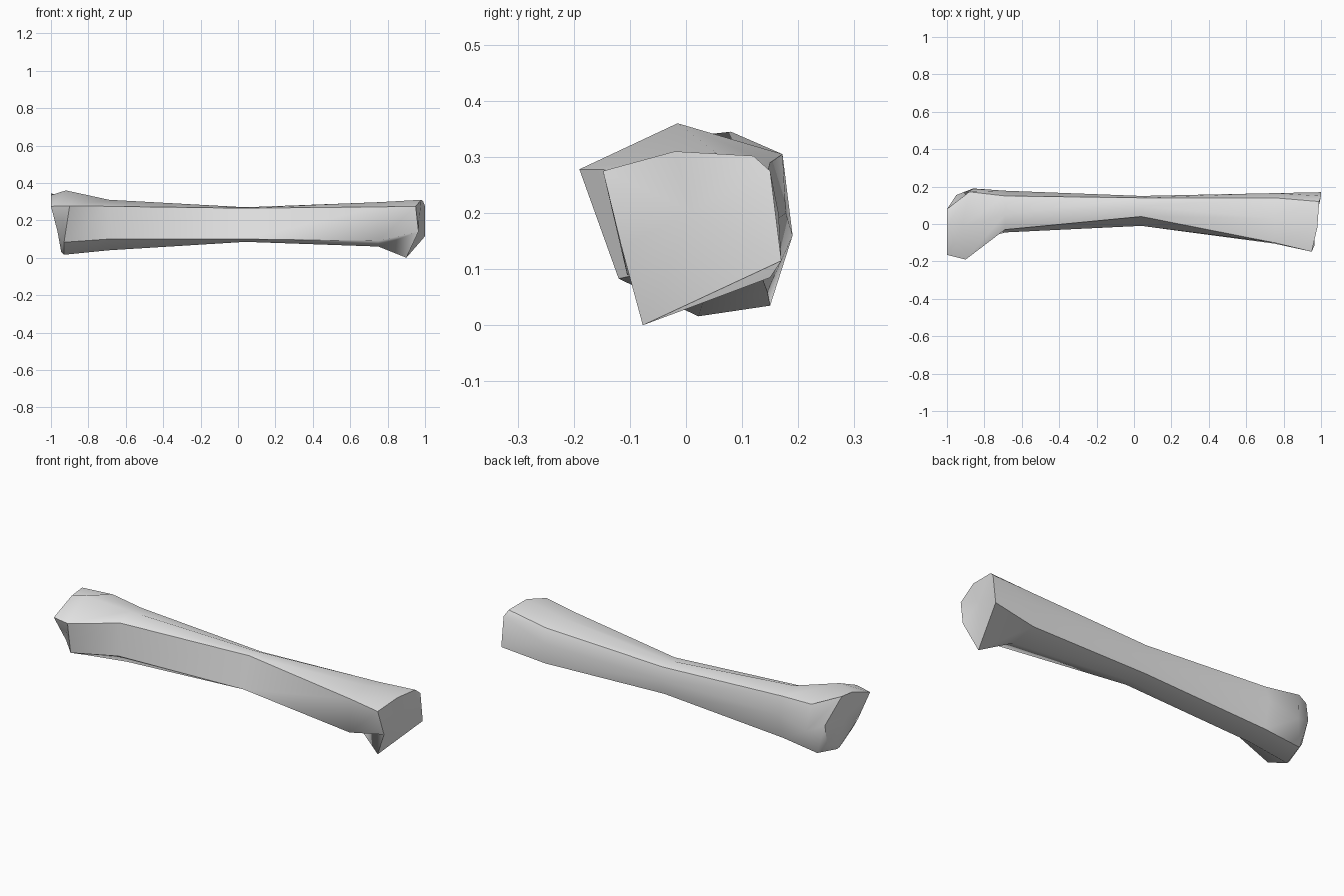
import bpy
import bmesh
import math
from mathutils import Vector

default_cube = bpy.data.objects.get("Cube")
if default_cube:
    bpy.data.objects.remove(default_cube, do_unlink=True)


def make_material(name, colour):
    material = bpy.data.materials.new(name)
    material.use_nodes = True
    material.diffuse_color = colour
    material.node_tree.nodes["Principled BSDF"].inputs["Base Color"].default_value = colour
    return material


def flat_section(x, outline):
    """Cross-section of the shaft, square to its length."""
    return [(x, y, z) for y, z in outline]


def bridge(bm, first, second):
    """Join two loops of vertices with a band of quads."""
    count = len(first)
    for i in range(count):
        j = (i + 1) % count
        bm.faces.new((first[i], first[j], second[j], second[i]))


def cap(bm, loop):
    """Close a loop with a fan around its middle."""
    middle = sum((vert.co for vert in loop), Vector()) / len(loop)
    centre = bm.verts.new(middle)
    for i, vert in enumerate(loop):
        bm.faces.new((vert, loop[(i + 1) % len(loop)], centre))


def loft(name, sections, material):
    """Skin a closed body over a row of cross-sections."""
    bm = bmesh.new()
    loops = [[bm.verts.new(point) for point in section] for section in sections]
    for first, second in zip(loops, loops[1:]):
        bridge(bm, first, second)
    cap(bm, loops[0])
    cap(bm, loops[-1])
    bmesh.ops.recalc_face_normals(bm, faces=bm.faces)
    mesh = bpy.data.meshes.new(name)
    bm.to_mesh(mesh)
    bm.free()
    mesh.materials.append(material)
    body = bpy.data.objects.new(name, mesh)
    bpy.context.collection.objects.link(body)
    return body


# Every section runs: front top, top, back top, back, back bottom, bottom, front bottom.

# Broad knuckle with a chamfered tip
knuckle_tip = [(-1, -.165, .275), (-1, -.01, .335), (-1, .08, .345), (-.95, .155, .2),
               (-.94, .12, .08), (-.945, .02, .03), (-.965, -.11, .14)]
knuckle_rim = [(-.9, -.19, .278), (-.92, -.015, .36), (-.88, .172, .305), (-.86, .19, .16),
               (-.9, .15, .035), (-.93, .022, .016), (-.93, -.12, .083)]

# Shaft, narrowest at the waist
knuckle_neck = flat_section(-.69, [(-.03, .275), (.05, .31), (.15, .29), (.178, .2),
                                   (.145, .06), (.03, .04), (-.045, .1)])
waist = flat_section(.04, [(.04, .265), (.095, .27), (.14, .25), (.15, .18),
                           (.13, .1), (.05, .085), (-.01, .1)])
heel_neck = flat_section(.75, [(-.1, .272), (.03, .297), (.14, .275), (.165, .2),
                               (.15, .085), (0, .06), (-.105, .09)])

# Slanted end with a pointed spur below
heel_end = [(.95, -.148, .275), (.98, -.02, .31), (.99, .12, .302), (1, .15, .275),
            (1, .17, .115), (.9, -.077, 0), (.965, -.115, .14)]

bone_grey = make_material("bone grey", (.8, .8, .8, 1))
bone = loft("bone", [knuckle_tip, knuckle_rim, knuckle_neck, waist, heel_neck, heel_end], bone_grey)

# Smooth shading, with the end rims kept crisp
bpy.ops.object.select_all(action="DESELECT")
bone.select_set(True)
bpy.context.view_layer.objects.active = bone
bpy.ops.object.shade_smooth_by_angle(angle=math.radians(45))
